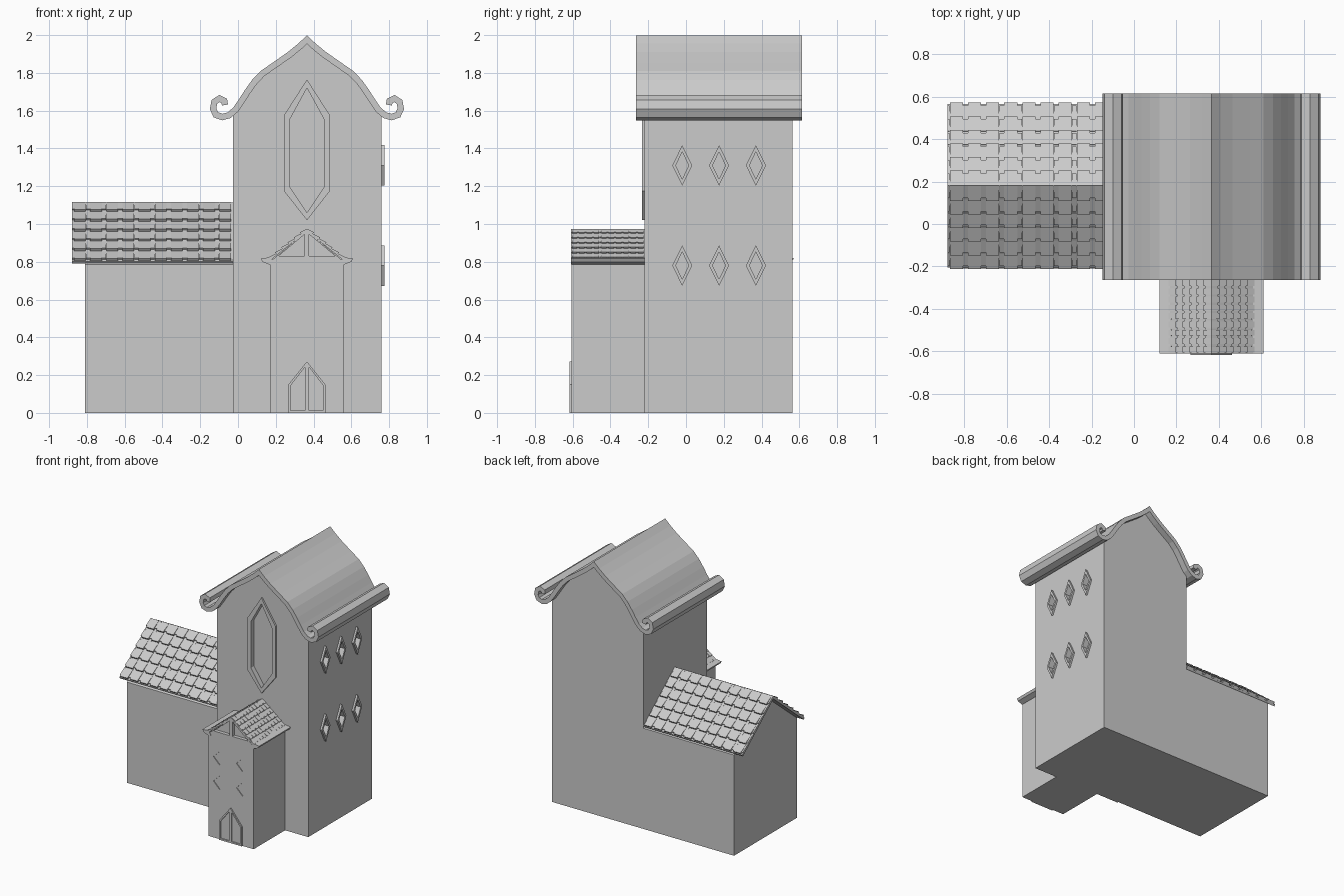
import bpy, bmesh, math
from mathutils import Vector

if "Cube" in bpy.data.objects:
    bpy.data.objects.remove(bpy.data.objects["Cube"])

CX = 0.365  # centre line of tower and porch


def make(name, bm):
    bmesh.ops.recalc_face_normals(bm, faces=bm.faces)
    me = bpy.data.meshes.new(name)
    bm.to_mesh(me)
    bm.free()
    ob = bpy.data.objects.new(name, me)
    bpy.context.collection.objects.link(ob)
    return ob


def place(p, d, axis):
    return (p[0], d, p[1]) if axis == 'y' else (d, p[0], p[1])


def prism(name, pts, axis, a, b):
    """Extrude a closed 2D outline along an axis from a to b."""
    bm = bmesh.new()
    lo = [bm.verts.new(place(p, a, axis)) for p in pts]
    hi = [bm.verts.new(place(p, b, axis)) for p in pts]
    bm.faces.new(lo)
    bm.faces.new(hi)
    for i in range(len(pts)):
        j = (i + 1) % len(pts)
        bm.faces.new((lo[i], lo[j], hi[j], hi[i]))
    return make(name, bm)


def frame(name, outer, inner, axis, a, b):
    """Extruded ring between two outlines with equal point counts."""
    bm = bmesh.new()
    r = [[bm.verts.new(place(p, d, axis)) for p in pts]
         for pts, d in ((outer, a), (outer, b), (inner, b), (inner, a))]
    n = len(outer)
    for k in range(4):
        for i in range(n):
            j = (i + 1) % n
            m = (k + 1) % 4
            bm.faces.new((r[k][i], r[k][j], r[m][j], r[m][i]))
    return make(name, bm)


def cut(ob, cutters):
    bpy.context.view_layer.objects.active = ob
    for c in cutters:
        m = ob.modifiers.new("cut", 'BOOLEAN')
        m.operation = 'DIFFERENCE'
        m.solver = 'EXACT'
        m.object = c
        bpy.ops.object.modifier_apply(modifier=m.name)
        bpy.data.objects.remove(c)


def diamond(x, z, w, h):
    return [(x - w, z), (x, z - h), (x + w, z), (x, z + h)]


def hexagon(w, z0, z1, z2, z3):
    return [(CX, z0), (CX + w, z1), (CX + w, z2), (CX, z3), (CX - w, z2), (CX - w, z1)]


def tiled_roof(name, ridge, along, out, length, run, drop, cols, rows, thick):
    """Two slopes of thin slab covered with tilted tiles and narrow cover strips."""
    bm = bmesh.new()
    ridge, along = Vector(ridge), Vector(along)

    def box(side, u0, u1, v0, v1, low, h0, h1):
        slope = Vector(out) * side * run + Vector((0, 0, -drop))
        nrm = (Vector(out) * side * drop + Vector((0, 0, run))).normalized()
        vs = [bm.verts.new(ridge + along * u + slope * v + nrm * h)
              for u in (u0, u1)
              for v, h in ((v0, low), (v1, low), (v1, h1), (v0, h0))]
        for f in ((0, 1, 2, 3), (4, 5, 6, 7), (0, 1, 5, 4), (1, 2, 6, 5), (2, 3, 7, 6), (3, 0, 4, 7)):
            bm.faces.new([vs[i] for i in f])

    pu, pv = length / cols, 1 / rows
    for side in (-1, 1):
        box(side, 0, length, 0, 1, -thick, 0, 0)
        for c in range(cols):
            for r in range(rows):
                u, v = c * pu, r * pv
                box(side, u + pu * .14, u + pu * .86, v, v + pv * .95, -thick * .3, thick * .1, thick)
                box(side, u - pu * .13 if c else 0, u + pu * .13, v, v + pv * .8,
                    -thick * .3, thick * .1, thick * .6)
    return make(name, bm)


# Swept tower roof: half profile as offsets from centre line, ending in a curl
half = [(0, 1.976), (.035, 1.943), (.09, 1.898), (.17, 1.842), (.235, 1.797), (.278, 1.752),
        (.315, 1.70), (.347, 1.65), (.378, 1.605), (.412, 1.576), (.448, 1.566), (.482, 1.578),
        (.497, 1.61), (.490, 1.647), (.463, 1.664), (.438, 1.652), (.434, 1.63)]
path = [Vector((CX - d, z)) for d, z in reversed(half)] + [Vector((CX + d, z)) for d, z in half[1:]]
upper, lower = [], []
for i, p in enumerate(path):
    a = (p - path[i - 1]).normalized() if i else None
    b = (path[i + 1] - p).normalized() if i < len(path) - 1 else a
    a = a or b
    t = (a + b).normalized()
    n = Vector((-t.y, t.x)) * 0.0165 / max(t.dot(a), .6)
    upper.append(p + n)
    lower.append(p - n)
prism("tower_roof", upper + lower[::-1], 'y', -.265, .615)

# Tower body with curved gables
gable = [(d, z) for d, z in half[:9]]
body = [(-.027, 0), (.76, 0), (.76, 1.57)] + [(CX + d, z) for d, z in reversed(gable)]
body += [(CX - d, z) for d, z in gable[1:]] + [(-.027, 1.57)]
tower = prism("tower_body", body, 'y', -.22, .565)

# Tall front window
inner = hexagon(.09, 1.06, 1.195, 1.555, 1.72)
frame("tall_window_frame", hexagon(.122, 1.02, 1.175, 1.575, 1.765), inner, 'y', -.234, -.215)
cutters = [prism("cutter", inner, 'y', -.3, -.195)]

# Diamond windows on the right side
for z in (.78, 1.31):
    for y in (-.02, .175, .37):
        pane = diamond(y, z, .034, .072)
        frame("side_window_frame", diamond(y, z, .053, .107), pane, 'x', .755, .775)
        cutters.append(prism("cutter", pane, 'x', .73, .85))
cut(tower, cutters)

# Side wing and its tiled roof
prism("wing_body", [(-.21, 0), (.565, 0), (.565, .785), (.18, 1.105), (-.21, .785)], 'x', -.81, 0)
tiled_roof("wing_roof", (-.88, .18, 1.115), (1, 0, 0), (0, 1, 0), .855, .385, .313, 10, 6, .016)

# Porch with pediment openings and small diamond insets
porch = prism("porch_body", [(.17, 0), (.56, 0), (.56, .80), (CX, .965), (.17, .80)], 'y', -.607, -.2)
cutters = []
for s in (-1, 1):
    tri = [(CX + s * d, z) for d, z in ((.012, .83), (.15, .83), (.012, .945))]
    cutters.append(prism("cutter", tri, 'y', -.7, -.58))
    for z in (.44, .63):
        cutters.append(prism("cutter", diamond(CX + s * .099, z, .053, .053), 'y', -.7, -.601))
cut(porch, cutters)
tiled_roof("porch_roof", (CX, -.61, .974), (0, 1, 0), (1, 0, 0), .39, .198, .158, 10, 6, .009)

# Porch eaves and arched double door
for s in (-1, 1):
    prism("porch_eave", [(CX + s * d, z) for d, z in
                         ((.17, .785), (.198, .785), (.235, .80), (.245, .818), (.19, .824))],
          'y', -.61, -.22)
    leaf = [(CX + s * d, z) for d, z in ((0, 0), (.098, 0), (.098, .15), (0, .272))]
    panel = [(CX + s * d, z) for d, z in ((.01, .012), (.086, .012), (.086, .145), (.01, .243))]
    frame("door_frame", leaf, panel, 'y', -.617, -.6)
